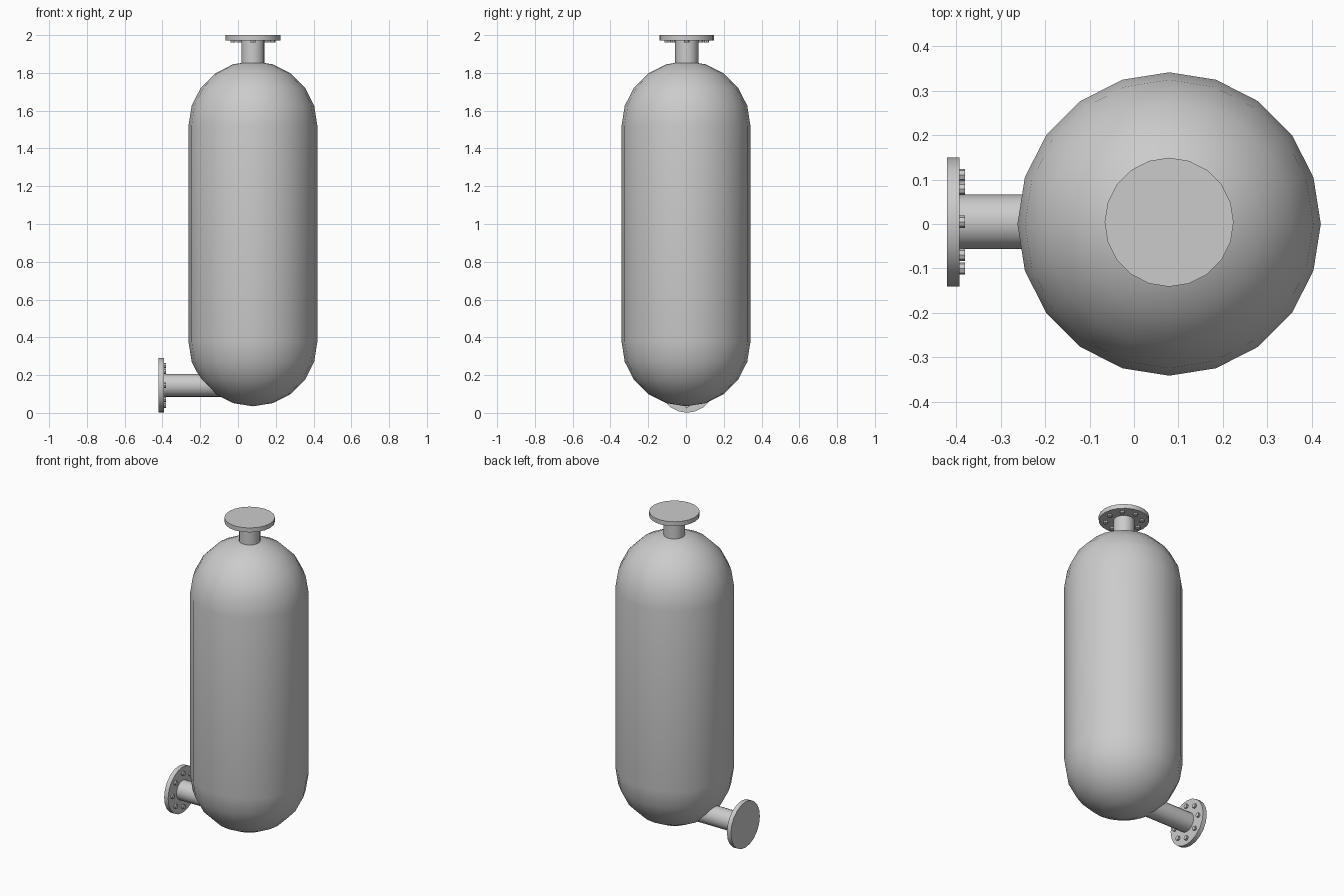
import bpy, bmesh
from math import sin, cos, pi, radians
from mathutils import Matrix, Vector

if "Cube" in bpy.data.objects:
    bpy.data.objects.remove(bpy.data.objects["Cube"])


def finish(name, bm, matrix=Matrix()):
    bmesh.ops.recalc_face_normals(bm, faces=bm.faces)
    mesh = bpy.data.meshes.new(name)
    bm.to_mesh(mesh)
    bm.free()
    ob = bpy.data.objects.new(name, mesh)
    bpy.context.collection.objects.link(ob)
    ob.matrix_world = matrix
    bpy.ops.object.select_all(action='DESELECT')
    bpy.context.view_layer.objects.active = ob
    ob.select_set(True)
    bpy.ops.object.shade_smooth_by_angle(angle=radians(35))
    return ob


def disc(name, radius, z0, z1, sides, frame, offset=(0, 0)):
    """Capped cylinder along the local z axis of a nozzle frame."""
    bm = bmesh.new()
    bmesh.ops.create_cone(bm, cap_ends=True, segments=sides, radius1=radius,
                          radius2=radius, depth=z1 - z0)
    shift = Matrix.Translation((offset[0], offset[1], (z0 + z1) / 2))
    return finish(name, bm, frame @ shift)


def nozzle(name, frame, length):
    """Pipe, blind flange and bolt ring; local origin is the outer flange face."""
    disc(name + "_pipe", 0.061, -length, -0.015, 20, frame)
    disc(name + "_flange", 0.145, -0.028, 0, 20, frame)
    for i in range(8):
        a = i * pi / 4
        disc(f"{name}_bolt_{i + 1}", 0.014, -0.04, -0.02, 8, frame,
             (0.105 * cos(a), 0.105 * sin(a)))


# Tank body: spun capsule profile, 20 sides
R, LOW, HIGH = 0.341, 0.376, 1.521
profile = [Vector((R * sin(i * pi / 10), 0, LOW - R * cos(i * pi / 10))) for i in range(6)]
profile += [Vector((R * cos(i * pi / 10), 0, HIGH + R * sin(i * pi / 10))) for i in range(6)]
bm = bmesh.new()
verts = [bm.verts.new(p) for p in profile]
edges = [bm.edges.new(pair) for pair in zip(verts, verts[1:])]
bmesh.ops.spin(bm, geom=verts + edges, cent=(0, 0, 0), axis=(0, 0, 1),
               angle=2 * pi, steps=20)
bmesh.ops.remove_doubles(bm, verts=bm.verts, dist=0.0005)
finish("tank_body", bm, Matrix.Translation((0.079, 0, 0)))

# Top nozzle, and side nozzle pointing to -x
nozzle("top_nozzle", Matrix.Translation((0.079, 0.004, 2.0)), 0.19)
nozzle("side_nozzle", Matrix.Translation((-0.42, 0.005, 0.146))
       @ Matrix.Rotation(-pi / 2, 4, 'Y'), 0.36)
